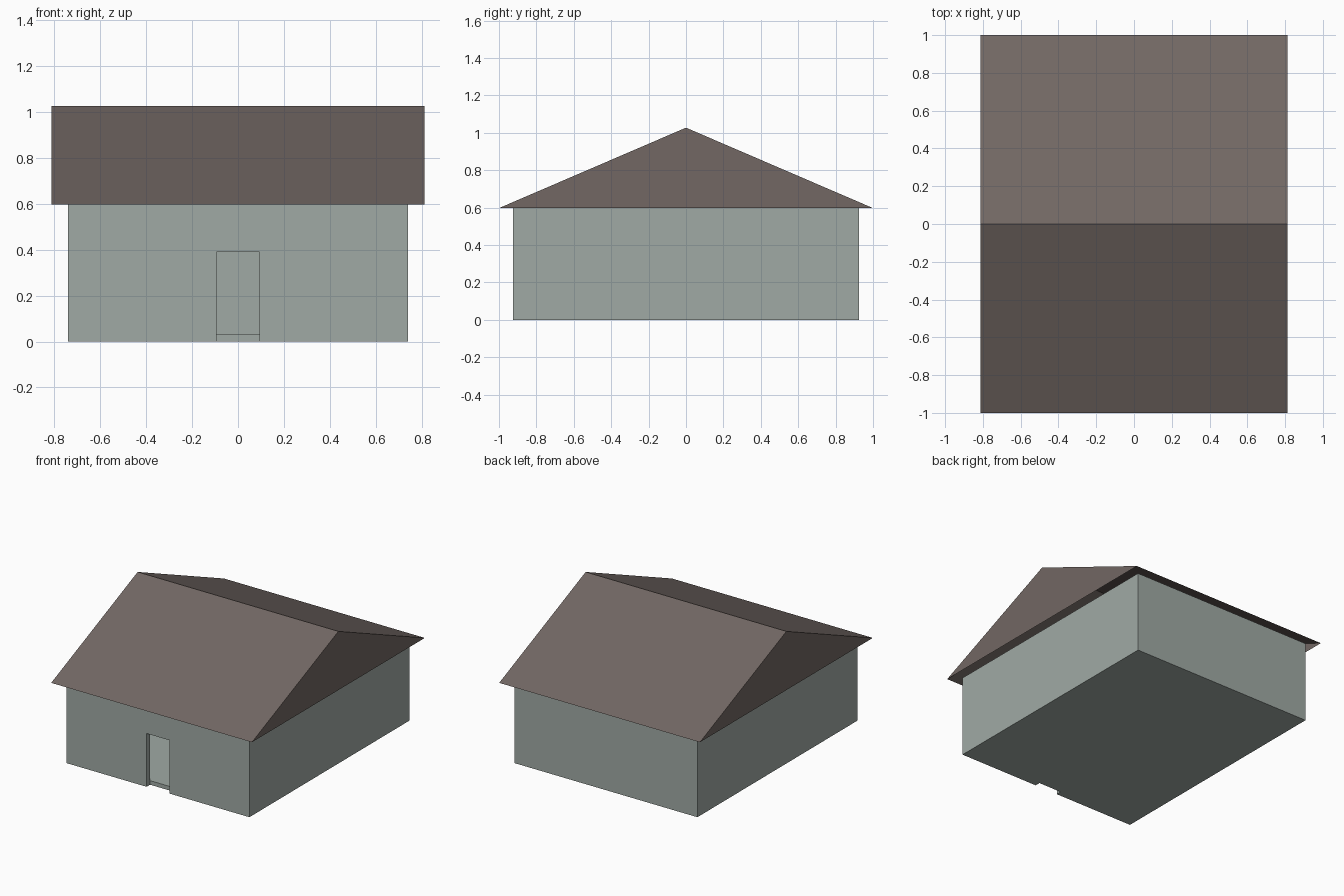
import bpy

if "Cube" in bpy.data.objects:
    bpy.data.objects.remove(bpy.data.objects["Cube"])

WALL_X, WALL_Y, WALL_H = 0.74, 0.925, 0.60
THICK, FLOOR = 0.04, 0.03
ROOF_X, ROOF_Y, EAVE, RIDGE = 0.813, 1.0, 0.597, 1.027
DOOR_X, DOOR_H = 0.093, 0.39


def material(name, rgb):
    m = bpy.data.materials.new(name)
    m.diffuse_color = (*rgb, 1.0)
    m.use_nodes = True
    m.node_tree.nodes["Principled BSDF"].inputs["Base Color"].default_value = m.diffuse_color
    return m


def mesh_object(name, verts, faces, mat):
    me = bpy.data.meshes.new(name)
    me.from_pydata(verts, [], faces)
    me.materials.append(mat)
    ob = bpy.data.objects.new(name, me)
    bpy.context.collection.objects.link(ob)
    return ob


def box(name, x0, x1, y0, y1, z0, z1, mat):
    verts = [(x, y, z) for z in (z0, z1)
             for x, y in ((x0, y0), (x1, y0), (x1, y1), (x0, y1))]
    faces = [(3, 2, 1, 0), (4, 5, 6, 7)]
    faces += [(i, (i + 1) % 4, (i + 1) % 4 + 4, i + 4) for i in range(4)]
    return mesh_object(name, verts, faces, mat)


def cut(target, cutter):
    cutter.hide_render = True
    cutter.hide_set(True)
    mod = target.modifiers.new(cutter.name, 'BOOLEAN')
    mod.operation = 'DIFFERENCE'
    mod.solver = 'EXACT'
    mod.object = cutter


wall_mat = material("grey green plaster", (0.352, 0.402, 0.376))
roof_mat = material("brown roofing", (0.168, 0.136, 0.125))

# Walls and floor: one hollow block, open at the top under the roof
walls = box("walls", -WALL_X, WALL_X, -WALL_Y, WALL_Y, 0, WALL_H, wall_mat)
ix, iy = WALL_X - THICK, WALL_Y - THICK
cut(walls, box("room_cutter", -ix, ix, -iy, iy, FLOOR, WALL_H + 0.2, wall_mat))

# Doorway through the front wall, down to the ground
cut(walls, box("door_cutter", -DOOR_X, DOOR_X, -WALL_Y - 0.1, -iy,
               -0.1, DOOR_H, wall_mat))

# Roof: gabled shell, open underneath
profile = [(-ROOF_Y, EAVE), (ROOF_Y, EAVE), (0, RIDGE)]
verts = [(x, y, z) for x in (-ROOF_X, ROOF_X) for y, z in profile]
mesh_object("roof", verts,
            [(0, 2, 1), (3, 4, 5), (0, 3, 5, 2), (1, 2, 5, 4)], roof_mat)
